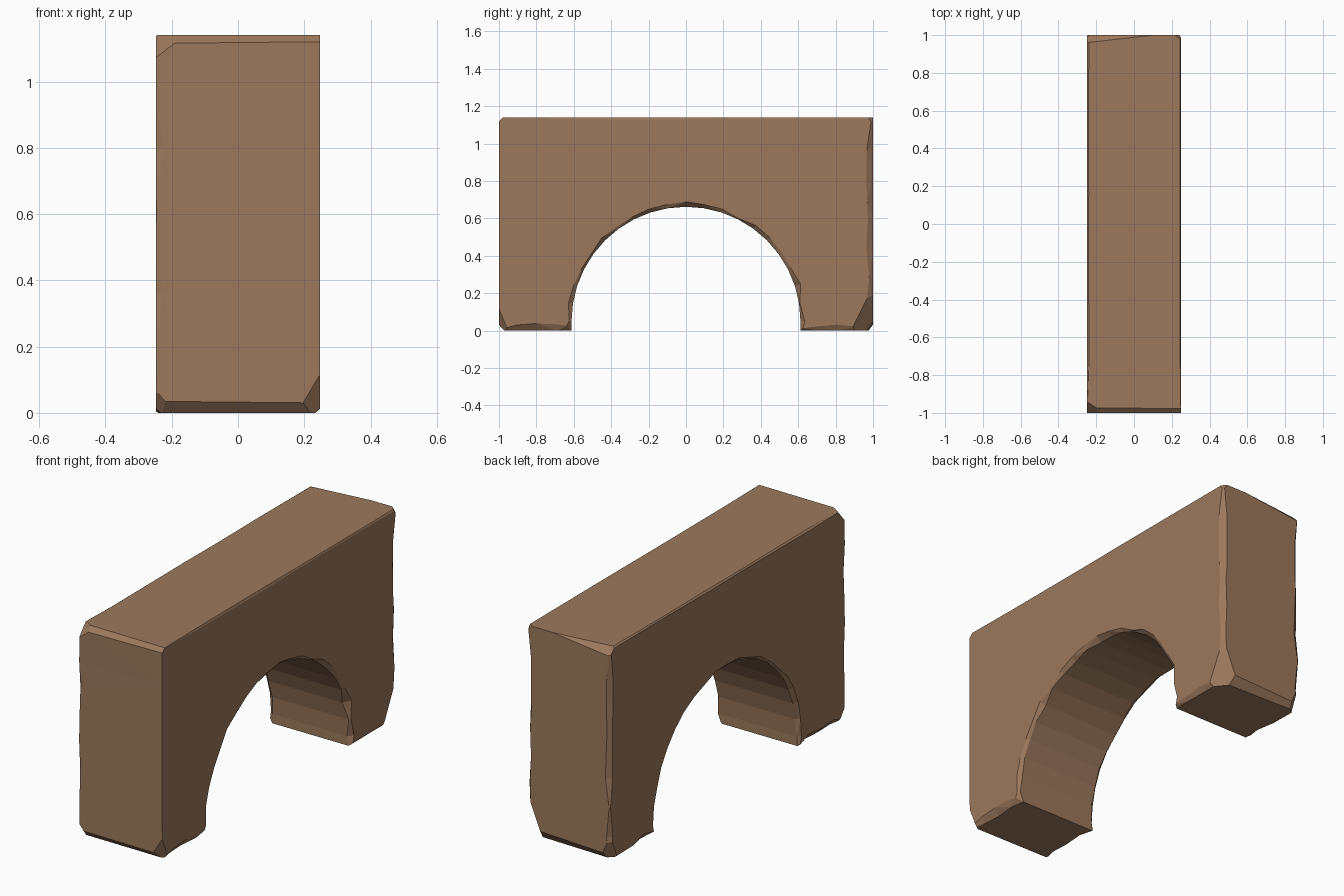
import bpy, bmesh, math, random
from mathutils import Vector

if "Cube" in bpy.data.objects:
    bpy.data.objects.remove(bpy.data.objects["Cube"])

random.seed(11)
HALF_W, HALF_L, TOP, R, ARCH_Z = 0.248, 1.0, 1.14, 0.612, 0.05

stone = bpy.data.materials.new("brown stone")
stone.diffuse_color = (0.33, 0.19, 0.11, 1)
stone.use_nodes = True
stone.node_tree.nodes["Principled BSDF"].inputs["Base Color"].default_value = stone.diffuse_color


def run(a, b, n, part):
    """Points from a towards b (b left out), with uneven spacing."""
    out = []
    for i in range(n):
        t = (i + (random.uniform(-0.25, 0.25) if i else 0)) / n
        out.append((a[0] + (b[0] - a[0]) * t, a[1] + (b[1] - a[1]) * t, part))
    return out


# Arch profile in (y, z), anticlockwise seen from the right
profile = run((-HALF_L, 0), (-R, 0), 4, "foot")
profile.append((-R, 0, "foot"))
SEG = 20
for i in range(SEG + 1):
    a = math.pi * (1 - i / SEG)
    profile.append((R * math.cos(a), ARCH_Z + R * math.sin(a), "arch"))
profile += run((R, 0), (HALF_L, 0), 4, "foot")
profile += run((HALF_L, 0), (HALF_L, TOP), 8, "back")
profile += run((HALF_L, TOP), (-HALF_L, TOP), 5, "top")
profile += run((-HALF_L, TOP), (-HALF_L, 0), 7, "front")

# Chipped edge sizes (into the width, into the profile) for each side
CHIPS = {
    ("arch", 1): (0.035, 0.032), ("arch", -1): (0.03, 0.025),
    ("foot", 1): (0.04, 0.05), ("foot", -1): (0.03, 0.035),
    ("back", 1): (0.025, 0.036), ("back", -1): (0.03, 0.025),
    ("top", 1): (0.006, 0.012), ("top", -1): (0.012, 0.01),
    ("front", 1): (0.0, 0.0), ("front", -1): (0.028, 0.012),
}

bm = bmesh.new()
rings = [[], [], [], []]   # right face rim, right inner, left inner, left face rim
n = len(profile)
for i, (y, z, part) in enumerate(profile):
    p = Vector((y, z))
    t1 = (p - Vector(profile[i - 1][:2])).normalized()
    t2 = (Vector(profile[(i + 1) % n][:2]) - p).normalized()
    inward = Vector((-t1.y - t2.y, t1.x + t2.x)).normalized()
    for side, rim, inner in ((1, 0, 1), (-1, 3, 2)):
        d, e = CHIPS[(part, side)]
        k = random.uniform(0.2, 1.0)
        if part == "front" and random.random() < 0.5:
            k = 0.1
        d, e = d * k, e * min(1, k + random.uniform(-0.15, 0.25))
        q = p + inward * e
        rings[rim].append(bm.verts.new((side * HALF_W, q.x, q.y)))
        rings[inner].append(bm.verts.new((side * (HALF_W - d), y, z)))

# Long walls and chipped strips
strips = []
for r in range(3):
    for i in range(n):
        j = (i + 1) % n
        strips.append(bm.faces.new((rings[r][i], rings[r + 1][i],
                                    rings[r + 1][j], rings[r][j])))
bm.faces.new(rings[0])
bm.faces.new(rings[3])
bmesh.ops.triangulate(bm, faces=strips)
bmesh.ops.remove_doubles(bm, verts=bm.verts, dist=0.003)
bmesh.ops.recalc_face_normals(bm, faces=bm.faces)


def cut(a, b, c):
    """Slice off the material beyond the plane through three points."""
    a, b, c = Vector(a), Vector(b), Vector(c)
    nrm = (b - a).cross(c - a).normalized()
    if nrm.dot(a - Vector((0, 0, 0.6))) < 0:
        nrm = -nrm
    geom = bm.verts[:] + bm.edges[:] + bm.faces[:]
    bmesh.ops.bisect_plane(bm, geom=geom, dist=1e-5, plane_co=a,
                           plane_no=nrm, clear_outer=True)
    edges = [e for e in bm.edges if e.is_boundary]
    bmesh.ops.holes_fill(bm, edges=edges, sides=0)


# Broken lower edges and corners
cut((-0.25, -1, 0.035), (0.25, -1, 0.03), (0, -0.97, 0))
cut((0.25, -1, 0.12), (0.19, -1, 0.02), (0.25, -0.95, 0))
cut((-0.25, -1, 0.07), (-0.19, -1, 0), (-0.25, -0.95, 0))
cut((0.25, 1, 0.24), (0.25, 0.88, 0), (0.15, 1, 0))
cut((-0.25, 1, 0.14), (-0.25, 0.94, 0), (-0.19, 1, 0))
cut((-0.25, 1, 0.03), (0.25, 1, 0.05), (0, 0.97, 0))
# Broken upper edges and corners
cut((-0.25, -1, 1.115), (0.25, -1, 1.12), (0, -0.975, 1.14))
cut((-0.25, -1, 1.07), (-0.25, -0.94, 1.14), (-0.16, -1, 1.14))
cut((-0.25, 1, 1.10), (-0.25, 0.96, 1.14), (0.1, 1, 1.14))
cut((0.25, 1, 1.10), (0.25, 0.97, 1.14), (0.22, 1, 1.14))

bmesh.ops.recalc_face_normals(bm, faces=bm.faces)
mesh = bpy.data.meshes.new("stone_arch")
bm.to_mesh(mesh)
bm.free()
mesh.materials.append(stone)
arch = bpy.data.objects.new("stone_arch", mesh)
bpy.context.collection.objects.link(arch)
